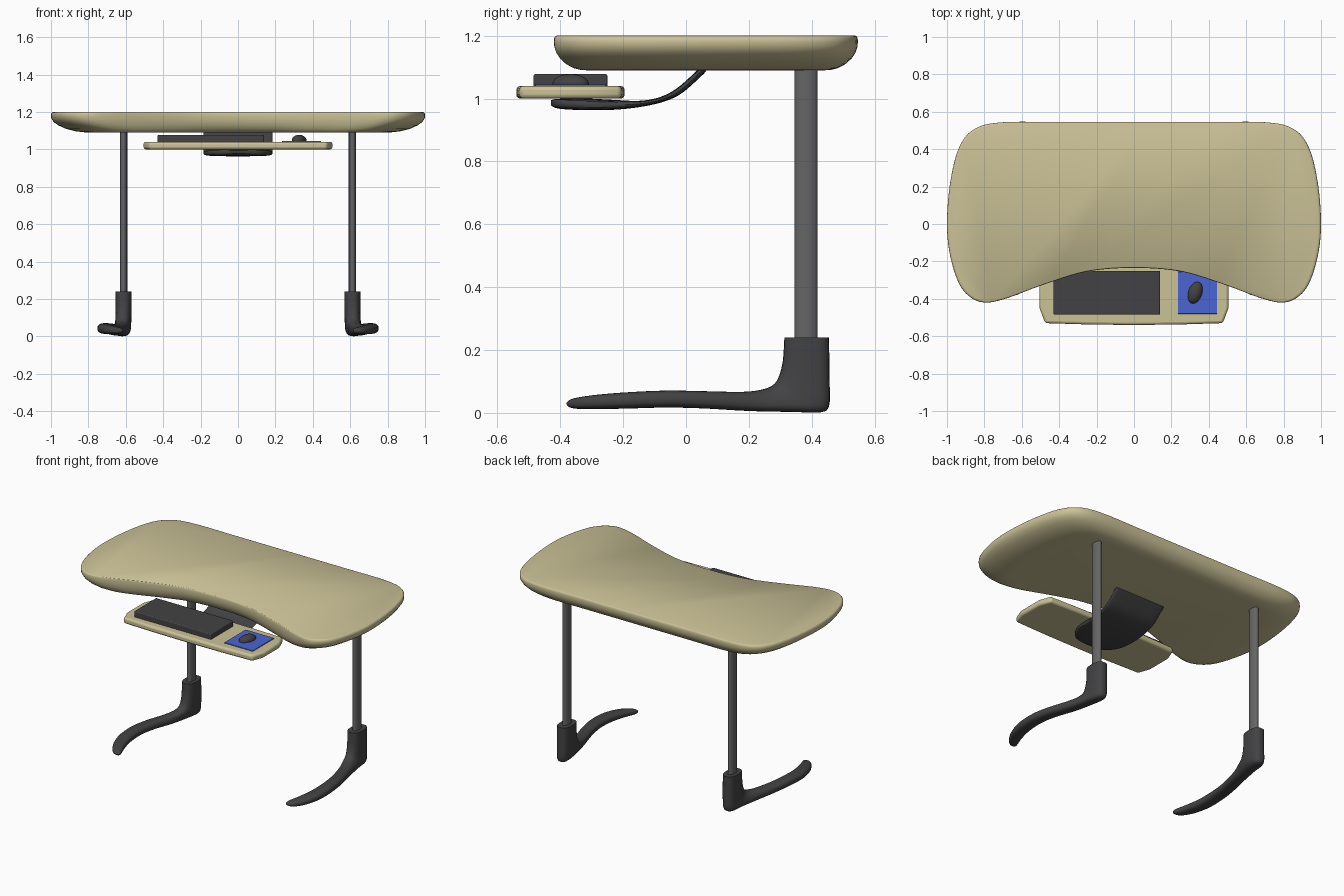
import bpy, bmesh, math
from mathutils import Vector

if "Cube" in bpy.data.objects:
    bpy.data.objects.remove(bpy.data.objects["Cube"])


def material(name, rgb):
    m = bpy.data.materials.new(name)
    m.diffuse_color = (*rgb, 1)
    m.use_nodes = True
    m.node_tree.nodes["Principled BSDF"].inputs["Base Color"].default_value = m.diffuse_color
    return m


BEIGE = material("beige", (0.60, 0.54, 0.31))
DARK = material("dark_grey", (0.055, 0.055, 0.058))
STEEL = material("steel_grey", (0.13, 0.13, 0.13))
BLUE = material("blue", (0.07, 0.13, 0.65))


def loft(name, rings, mat, angle=40):
    """Skin a list of equal-length rings and cap both ends."""
    bm = bmesh.new()
    vs = [[bm.verts.new(p) for p in r] for r in rings]
    n = len(vs[0])
    for a, b in zip(vs, vs[1:]):
        for i in range(n):
            bm.faces.new((a[i], a[(i + 1) % n], b[(i + 1) % n], b[i]))
    bm.faces.new(vs[0])
    bm.faces.new(vs[-1])
    bmesh.ops.recalc_face_normals(bm, faces=bm.faces)
    me = bpy.data.meshes.new(name)
    bm.to_mesh(me)
    bm.free()
    ob = bpy.data.objects.new(name, me)
    bpy.context.collection.objects.link(ob)
    me.materials.append(mat)
    smooth(ob, angle)
    return ob


def smooth(ob, angle=40):
    bpy.ops.object.select_all(action='DESELECT')
    ob.select_set(True)
    bpy.context.view_layer.objects.active = ob
    bpy.ops.object.shade_smooth_by_angle(angle=math.radians(angle))


def bevel(ob, width, segments=3):
    m = ob.modifiers.new("bevel", 'BEVEL')
    m.width, m.segments, m.limit_method = width, segments, 'ANGLE'
    m.angle_limit = math.radians(50)


def mirrored(half):
    """Closed outline from a right half that starts and ends on x = 0."""
    return half + [(-x, y) for x, y in reversed(half[1:-1])]


def spline(pts, steps=5, closed=True):
    """Catmull-Rom resampling of points of any dimension."""
    pts = [Vector(p) for p in pts]
    n, out = len(pts), []
    for i in range(n if closed else n - 1):
        p = [pts[(i + k) % n] if closed else pts[min(max(i + k, 0), n - 1)]
             for k in (-1, 0, 1, 2)]
        for s in range(steps):
            t = s / steps
            out.append(0.5 * (2 * p[1] + (p[2] - p[0]) * t
                              + (2 * p[0] - 5 * p[1] + 4 * p[2] - p[3]) * t * t
                              + (3 * p[1] - p[0] - 3 * p[2] + p[3]) * t ** 3))
    return out if closed else out + [pts[-1]]


def section(x, w, a, b, power=2.0, n=24):
    """Superellipse ring of half width w in x, spanning yz points a to b."""
    ring = []
    for i in range(n):
        t = 2 * math.pi * i / n
        c, s = math.cos(t), math.sin(t)
        c = math.copysign(abs(c) ** (2 / power), c)
        s = math.copysign(abs(s) ** (2 / power), s)
        ring.append((x + w * c, (a[0] + b[0]) / 2 + (b[0] - a[0]) / 2 * s,
                     (a[1] + b[1]) / 2 + (b[1] - a[1]) / 2 * s))
    return ring


def box(name, lo, hi, mat, width):
    x0, y0, x1, y1 = lo[0], lo[1], hi[0], hi[1]
    rings = [[(x0, y0, z), (x1, y0, z), (x1, y1, z), (x0, y1, z)] for z in (lo[2], hi[2])]
    ob = loft(name, rings, mat)
    bevel(ob, width)
    return ob


# Desktop: curved outline shrinking towards the underside
half = [(0, .545), (.4, .545), (.7, .544), (.85, .51), (.935, .41), (.983, .22),
        (1, 0), (.983, -.17), (.935, -.32), (.87, -.395), (.79, -.42), (.68, -.397),
        (.5, -.33), (.3, -.265), (.15, -.241), (0, -.235)]
outline = spline(mirrored(half))
profile = [(.984, 1.2), (.993, 1.198), (.999, 1.192), (1, 1.18), (.998, 1.165),
           (.985, 1.146), (.96, 1.128), (.92, 1.11), (.87, 1.097), (.82, 1.091), (.78, 1.09)]
loft("desktop", [[(x * s, .06 + (y - .06) * s, z) for x, y in outline]
                 for s, z in profile], BEIGE, 60)

# Feet and legs, mirrored left and right
# columns: x, half width, upper y z, lower y z
foot = [(.612, .043, .313, .24, .455, .24), (.612, .043, .308, .165, .457, .10),
        (.614, .043, .295, .115, .456, .025), (.617, .043, .278, .09, .43, .002),
        (.628, .042, .245, .075, .34, .003), (.655, .041, .18, .067, .2, .006),
        (.69, .041, .06, .069, .06, .014), (.708, .042, -.06, .071, -.06, .017),
        (.706, .043, -.18, .066, -.18, .014), (.682, .041, -.28, .058, -.28, .012),
        (.652, .034, -.345, .049, -.345, .013), (.637, .022, -.371, .041, -.371, .018),
        (.631, .006, -.38, .032, -.38, .027)]
for side, sx in (("left", -1), ("right", 1)):
    loft(side + "_foot", [section(sx * r[0], r[1], r[2:4], r[4:6], 2.6)
                          for r in spline(foot, 4, False)], DARK, 50)
    loft(side + "_leg", [[(sx * .612 + .02 * math.cos(k * math.pi / 12),
                           .382 + .037 * math.sin(k * math.pi / 12), z) for k in range(24)]
                         for z in (.2, 1.1)], STEEL)

# Keyboard tray
half = [(0, -.54), (.25, -.537), (.475, -.53), (.505, -.45), (.505, -.285),
        (.475, -.205), (.25, -.198), (0, -.195)]
tray = loft("keyboard_tray", [[(x, y, z) for x, y in mirrored(half)]
                              for z in (1.0, 1.04)], BEIGE)
bevel(tray, .013)

# Tray support arm: curved slab with a rounded front end
# columns: half width, upper y z, lower y z
arm = [(.05, -.43, .995, -.43, .978), (.11, -.41, .999, -.41, .969), (.15, -.37, 1.0, -.37, .965),
       (.176, -.31, 1.0, -.31, .963), (.185, -.23, .996, -.22, .965), (.185, -.15, .993, -.135, .975),
       (.185, -.085, 1.004, -.065, .992), (.185, -.03, 1.032, -.012, 1.018),
       (.185, .025, 1.08, .045, 1.068), (.185, .045, 1.1, .065, 1.088)]
loft("tray_arm", [section(0, r[0], r[1:3], r[3:5], 4) for r in spline(arm, 4, False)], DARK, 50)

# Keyboard, mouse pad and mouse
box("keyboard", (-.43, -.485, 1.035), (.14, -.25, 1.078), DARK, .006)
box("mouse_pad", (.235, -.48, 1.035), (.445, -.255, 1.045), BLUE, .001)
bpy.ops.mesh.primitive_uv_sphere_add(segments=24, ring_count=12, radius=1,
                                     location=(.327, -.367, 1.047),
                                     rotation=(0, 0, math.radians(-18)))
mouse = bpy.context.object
mouse.name = "mouse"
mouse.scale = (.037, .06, .031)
mouse.data.materials.append(DARK)
smooth(mouse)
